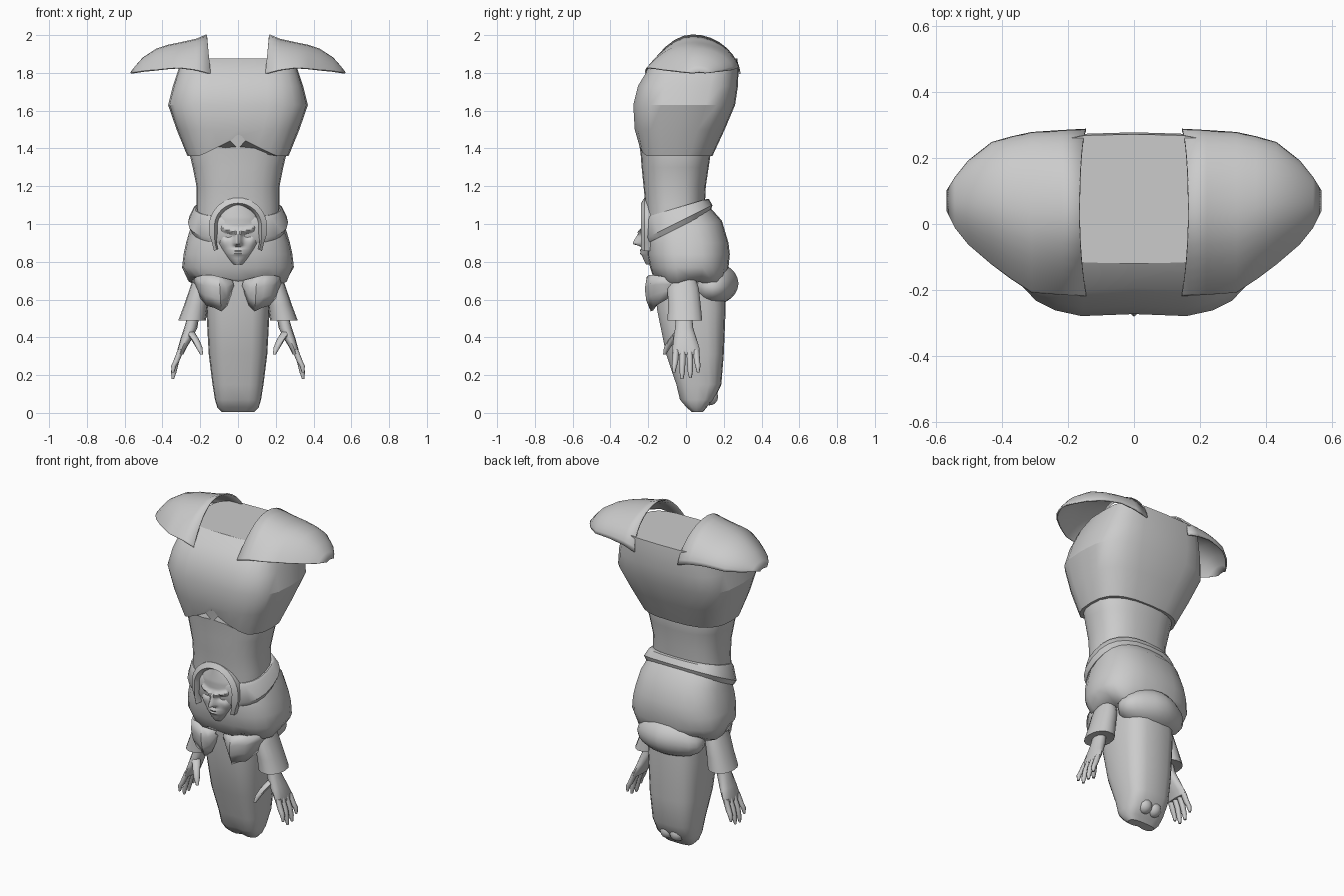
import bpy, bmesh, math
from math import sin, cos, pi, exp, radians

if "Cube" in bpy.data.objects:
    bpy.data.objects.remove(bpy.data.objects["Cube"])


def finish(name, bm, mirror=False, thick=0, angle=35):
    """Turn a bmesh into a named, smooth-by-angle object."""
    bmesh.ops.recalc_face_normals(bm, faces=bm.faces)
    me = bpy.data.meshes.new(name)
    bm.to_mesh(me)
    bm.free()
    ob = bpy.data.objects.new(name, me)
    bpy.context.collection.objects.link(ob)
    bpy.ops.object.select_all(action='DESELECT')
    ob.select_set(True)
    bpy.context.view_layer.objects.active = ob
    bpy.ops.object.shade_smooth_by_angle(angle=radians(angle))
    if thick:
        m = ob.modifiers.new("thickness", 'SOLIDIFY')
        m.thickness, m.offset = thick, 0
    if mirror:
        ob.modifiers.new("mirror", 'MIRROR').use_mirror_merge = False
    return ob


def skin(bm, rows, closed=True, caps=True):
    """Bridge rows of points with quads."""
    vs = [[bm.verts.new(p) for p in r] for r in rows]
    n = len(rows[0])
    for a, b in zip(vs, vs[1:]):
        for i in range(n if closed else n - 1):
            j = (i + 1) % n
            bm.faces.new((a[i], a[j], b[j], b[i]))
    if closed and caps:
        bm.faces.new(vs[0])
        bm.faces.new(vs[-1])


def oval(z, hx, y0, y1, p=2.5, n=24, cx=0, tilt=0):
    """Rounded-box cross-section; tilt slopes it from front to back."""
    pts = []
    for i in range(n):
        a = 2 * pi * i / n
        c, s = cos(a), sin(a)
        x = hx * math.copysign(abs(c) ** (2 / p), c)
        y = (y0 + y1) / 2 + (y1 - y0) / 2 * math.copysign(abs(s) ** (2 / p), s)
        pts.append((cx + x, y, z + tilt * y))
    return pts


def loft(name, rings, warp=None, **kw):
    bm = bmesh.new()
    skin(bm, rings)
    if warp:
        for v in bm.verts:
            warp(v.co)
    return finish(name, bm, **kw)


# Chest plate with a centre groove and a raised notch at the lower edge
def chest_shape(c):
    if c.y < 0:
        if c.z < 1.4:
            c.z += 0.1 * max(0, 1 - abs(c.x) / 0.2)
        elif abs(c.x) < 0.005 and c.z < 1.85:
            c.y += 0.012


loft("chest", [oval(1.36, .268, -.25, .14, 2.8), oval(1.5, .325, -.277, .205, 3),
               oval(1.63, .37, -.285, .26, 3.2), oval(1.73, .345, -.26, .275, 3.4),
               oval(1.82, .315, -.205, .278, 3.6), oval(1.875, .29, -.12, .272, 4)],
     chest_shape, angle=30)

# Abdomen
loft("abdomen", [oval(1.0, .22, -.21, .09), oval(1.1, .22, -.215, .1),
                 oval(1.2, .22, -.225, .105), oval(1.3, .24, -.235, .12),
                 oval(1.37, .256, -.24, .13), oval(1.47, .25, -.255, .12)])

# Belt, sloping down toward the front
loft("belt", [oval(1.1, .228, -.215, .11, tilt=.3), oval(1.09, .238, -.225, .122, tilt=.34),
              oval(1.03, .265, -.222, .14, tilt=.5), oval(1.0, .25, -.21, .13, tilt=.5)])


# Puffed breeches with a wavy hem
def puff(c):
    if c.z < .75:
        c.z += .018 * sin(6 * math.atan2(c.y, c.x))


loft("breeches", [oval(1.02, .24, -.2, .13, tilt=.5), oval(.97, .255, -.205, .19, tilt=.25),
                  oval(.9, .275, -.205, .225), oval(.84, .288, -.205, .232),
                  oval(.77, .296, -.19, .225), oval(.71, .265, -.17, .21),
                  oval(.68, .2, -.14, .18)], puff, angle=45)

# Bunched cloth at the back
bm = bmesh.new()
bmesh.ops.create_uvsphere(bm, u_segments=20, v_segments=12, radius=1)
for v in bm.verts:
    x, y, z = v.co
    fold = 1 + .06 * cos(5 * x) * (1 - z * z)
    v.co = (.21 * x, .14 + .13 * y * fold, .685 + .115 * z - .02 * x * x)
finish("back_drape", bm, angle=60)

# Hanging front flaps
flap = [(.03, -.165, .70, .67), (.07, -.18, .71, .57), (.10, -.2, .72, .54),
        (.14, -.185, .73, .56), (.18, -.175, .73, .57), (.215, -.11, .72, .61),
        (.24, -.03, .70, .66)]
bm = bmesh.new()
skin(bm, [[(x * (.9 + .1 * t), y - .02 * sin(pi * t) + .02 * (1 - t), zb + (zt - zb) * t)
           for t in (0, .33, .66, 1)] for x, y, zt, zb in flap], closed=False)
finish("front_flap", bm, mirror=True, thick=.015, angle=50)


# Tapered lower block with a front crease
def crease(c):
    if abs(c.x) < .005 and c.y < .05:
        c.y += .012


loft("lower_body", [oval(z, hx, a, b, 3, 20) for z, hx, a, b in
                    [(.72, .16, -.17, .205), (.55, .168, -.16, .21), (.31, .155, -.11, .2),
                     (.15, .135, -.055, .187), (.07, .122, -.035, .15), (.03, .11, 0, .11),
                     (.005, .085, .03, .09)]], crease, angle=28)

# Small knobs underneath
bm = bmesh.new()
bmesh.ops.create_uvsphere(bm, u_segments=12, v_segments=8, radius=.045)
for v in bm.verts:
    v.co.x += .032
    v.co.y += .125
    v.co.z += .085
finish("base_knob", bm, mirror=True, angle=60)

# Shoulder guards: arches shrinking outward (x, front y, back y, rim z, peak z)
guard = [(.145, -.215, .285, 1.795, 2.0), (.22, -.212, .281, 1.815, 1.977),
         (.31, -.205, .275, 1.826, 1.957), (.37, -.165, .262, 1.822, 1.945),
         (.43, -.12, .245, 1.815, 1.925), (.50, -.06, .19, 1.808, 1.88),
         (.54, -.01, .14, 1.802, 1.835), (.565, .04, .1, 1.798, 1.803)]
rows = []
for x, y0, y1, zr, zp in guard:
    row = []
    for i in range(17):
        a = pi * i / 16
        h = max(0, sin(a)) ** (2.0 if i < 8 else 1.2)
        row.append((x + .02 * h * (x < .2), (y0 + y1) / 2 - (y1 - y0) / 2 * cos(a),
                    zr + (zp - zr) * h))
    rows.append(row)
bm = bmesh.new()
skin(bm, rows, closed=False)
finish("shoulder_guard", bm, mirror=True, thick=.008, angle=45)

# Flared sleeves
loft("sleeve", [oval(z, hx, a, b, 2.2, 14, cx) for z, hx, a, b, cx in
                [(.72, .045, -.08, .05, .19), (.66, .055, -.1, .07, .2),
                 (.57, .063, -.097, .08, .223), (.49, .073, -.1, .088, .243),
                 (.495, .055, -.075, .065, .243)]], mirror=True)

# Hands: palm, four fingers and a thumb
bm = bmesh.new()
skin(bm, [oval(z, hx, y - hy, y + hy, 2.3, 12, cx) for z, cx, y, hx, hy in
          [(.52, .235, -.01, .03, .042), (.45, .25, -.01, .035, .048),
           (.39, .275, -.005, .03, .062), (.34, .297, 0, .022, .072),
           (.31, .306, 0, .016, .07)]])


def digit(path):
    skin(bm, [oval(z, r, y - r, y + r, 2, 8, x) for x, y, z, r in path])


for y, tip in ((-.055, .215), (-.018, .18), (.02, .185), (.056, .215)):
    digit([(.302, y * .95, .335, .017), (.328, y * 1.05, .27, .016),
           (.34, y * 1.12, tip + .035, .014), (.345, y * 1.15, tip, .007)])
digit([(.255, -.035, .43, .024), (.225, -.075, .385, .021), (.205, -.1, .345, .017),
       (.193, -.113, .31, .008)])
finish("hand", bm, mirror=True, angle=50)


# Mask on the belt: relief with brows, eyes, nose and lips
def relief(x, u, z):
    ax = abs(x)
    y = -.185 - .05 * (1 - u * u) ** .7
    if z < .86:
        y += .035 * ((.86 - z) / .08) ** 2 * .8
    if z > 1.03:
        y += .015 * (z - 1.03) / .1
    nose = max(0, 1 - (z - .895) / .09) if z > .895 else max(0, 1 - (.895 - z) / .015)
    y -= .05 * nose * exp(-(ax / .019) ** 2)
    y -= .016 * exp(-((z - .952 - .3 * ax) / .014) ** 2) * (.012 < ax < .09)
    y += .016 * exp(-((ax - .045) / .026) ** 2 - ((z - .94) / .016) ** 2)
    y -= .01 * exp(-(ax / .035) ** 2) * (exp(-((z - .862) / .007) ** 2)
                                         + exp(-((z - .843) / .008) ** 2))
    y -= .008 * exp(-((ax - .075) / .02) ** 2 - ((z - .9) / .03) ** 2)
    return y


rows = []
for k in range(41):
    z = .785 + .335 * k / 40
    w = .03 + .085 * min(1, (z - .785) / .13) ** .8
    if z > 1.0:
        w = .115 * math.sqrt(max(.05, 1 - ((z - 1.0) / .125) ** 2))
    us = [-1 + i / 15 for i in range(31)]
    row = [(u * w, relief(u * w, u, z), z) for u in us]
    rows.append([(-w, -.15, z)] + row + [(w, -.15, z)])
bm = bmesh.new()
skin(bm, rows, closed=False)
finish("mask", bm, angle=45)

# Hood arch framing the mask
rows = []
for i in range(23):
    a = radians(-28 + 236 * i / 22)
    r = .022 if 1 < i < 21 else .012
    x, z = cos(a), sin(a)
    zc = .985 if z > 0 else .975
    sx, sz = (.132, .132) if z > 0 else (.132, .24)
    rows.append([((sx + d) * x, y, zc + (sz + d) * z)
                 for d, y in ((-r, -.15), (-r, -.215), (-.3 * r, -.238), (r, -.22), (r, -.15))])
bm = bmesh.new()
skin(bm, rows)
finish("hood", bm, angle=40)
